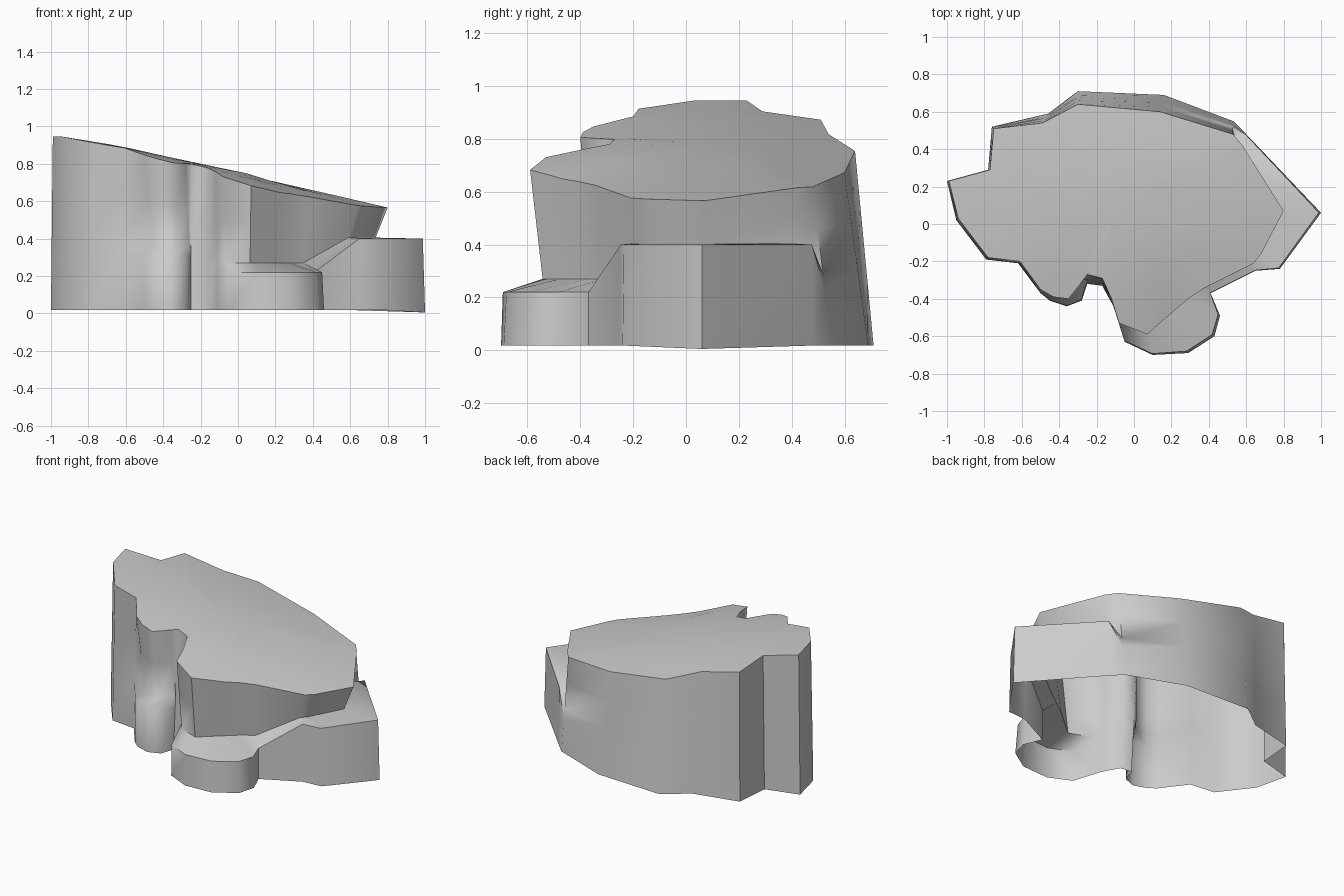
import bpy, bmesh, math
from mathutils import Vector

cube = bpy.data.objects.get("Cube")
if cube:
    bpy.data.objects.remove(cube)

# Rock colour
stone = bpy.data.materials.new("stone_grey")
stone.use_nodes = True
grey = (0.6, 0.6, 0.6, 1)
stone.diffuse_color = grey
stone.node_tree.nodes["Principled BSDF"].inputs["Base Color"].default_value = grey

# Plan outlines in hundredths, counter-clockwise from the left tip
foot_plan = [(-100, 23), (-95, 2), (-79, -19), (-62, -21), (-50, -37), (-45, -41),
             (-36, -44), (-28, -41), (-25, -32), (-17, -33), (-11, -44), (-5, -63),
             (10, -70), (29, -69), (43, -60), (46, -49), (41, -37), (65, -25),
             (78, -24), (100, 6), (60, 48), (53, 55), (16, 69), (-30, 71),
             (-46, 59), (-76, 52), (-78, 29)]
rim_plan = [(-99, 23), (-94, 3), (-78, -18), (-61, -20), (-50, -35), (-43, -39),
            (-35, -40), (-28, -31), (-25, -27), (-17, -29), (-12, -40), (-8, -53),
            (7, -59), (15, -52), (22, -46), (29, -40), (38, -34), (64, -21),
            (68, -16), (80, 7), (58, 42), (53, 48), (14, 60), (-30, 64),
            (-49, 54), (-75, 51), (-77, 29)]

# Ledge height of each group of outline points
ledges = {}
for points, height in ((range(4, 8), 0.31), (range(11, 17), 0.22), (range(17, 21), 0.4)):
    for i in points:
        ledges[i] = height

slope = [(-1, 0.955), (-0.6, 0.89), (-0.3, 0.82), (0.05, 0.75), (0.23, 0.69), (0.6, 0.61), (0.8, 0.56)]


def top_height(x, y):
    x = max(slope[0][0], min(slope[-1][0], x))
    for (x0, z0), (x1, z1) in zip(slope, slope[1:]):
        if x <= x1:
            z = z0 + (z1 - z0) * (x - x0) / (x1 - x0)
            break
    return z - 0.16 * y * y + 0.12 * y * max(0, x)


# Wall rings: foot, ledge edge, ledge back, mid wall, rim
rings = [[] for _ in range(5)]
for i, (foot, rim) in enumerate(zip(foot_plan, rim_plan)):
    foot = Vector((foot[0], foot[1], 0)) / 100
    rim = Vector((rim[0], rim[1], 0)) / 100
    foot.z = 0.005 if i == 19 else 0.018
    rim.z = top_height(rim.x, rim.y)
    if i in ledges:
        edge = foot.lerp(rim, 0.06)
        edge.z = ledges[i]
        back = rim * 0.92
        back.z = ledges[i] + (0.05 if i < 17 else 0.005)
    else:
        edge = foot.lerp(rim, 0.35)
        back = foot.lerp(rim, 0.45)
    mid = back.lerp(rim, 0.5)
    for ring, point in zip(rings, (foot, edge, back, mid, rim)):
        ring.append(point)

# Top rings shrink toward the middle and follow the slope
centre = Vector((-0.1, 0.08, 0))
for spread in (0.7, 0.35):
    ring = []
    for point in rings[4]:
        p = centre.lerp(point, spread)
        p.z = top_height(p.x, p.y)
        ring.append(p)
    rings.append(ring)

# Open-bottomed shell
bm = bmesh.new()
loops = [[bm.verts.new(p) for p in ring] for ring in rings]
count = len(foot_plan)
for low, high in zip(loops, loops[1:]):
    for i in range(count):
        j = (i + 1) % count
        bm.faces.new((low[i], low[j], high[j], high[i]))
centre.z = top_height(centre.x, centre.y)
peak = bm.verts.new(centre)
for i in range(count):
    bm.faces.new((loops[-1][i], loops[-1][(i + 1) % count], peak))

mesh = bpy.data.meshes.new("rock_shell")
bm.to_mesh(mesh)
bm.free()
rock = bpy.data.objects.new("rock_shell", mesh)
bpy.context.collection.objects.link(rock)
mesh.materials.append(stone)

# Smooth stone with a crisp rim
bpy.ops.object.select_all(action="DESELECT")
rock.select_set(True)
bpy.context.view_layer.objects.active = rock
bpy.ops.object.shade_smooth_by_angle(angle=math.radians(62))
